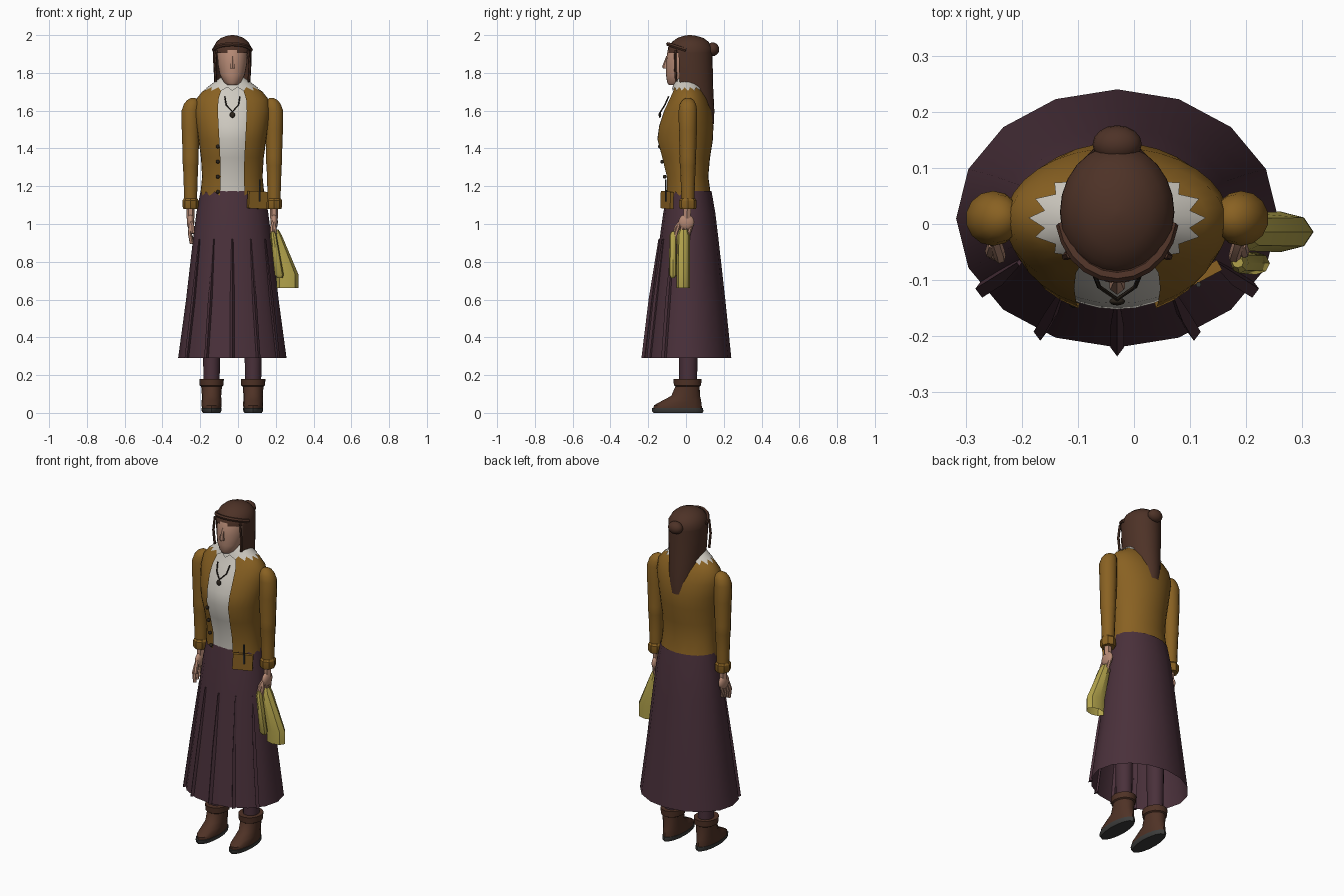
import bpy, bmesh
from math import sin, cos, pi, radians
from mathutils import Vector

cube = bpy.data.objects.get("Cube")
if cube:
    bpy.data.objects.remove(cube, do_unlink=True)

CX = -.03  # the body's own centre line


def material(name, *rgb):
    m = bpy.data.materials.new(name)
    m.use_nodes = True
    m.diffuse_color = (*rgb, 1)
    bsdf = next(n for n in m.node_tree.nodes if n.type == 'BSDF_PRINCIPLED')
    bsdf.inputs["Base Color"].default_value = (*rgb, 1)
    bsdf.inputs["Roughness"].default_value = .8
    return m


OCHRE = material("ochre cloth", .25, .12, .016)
PLUM = material("plum cloth", .068, .03, .043)
HAIR = material("brown hair", .075, .032, .02)
SKIN = material("skin", .46, .25, .175)
WHITE = material("white linen", .62, .59, .53)
YELLOW = material("yellow cloth", .44, .36, .07)
LEATHER = material("brown leather", .078, .032, .019)
SOLE = material("grey rubber", .045, .045, .043)
DARK = material("dark metal", .025, .018, .012)


def finish(ob, mat, angle=40):
    ob.data.materials.clear()
    ob.data.materials.append(mat)
    bpy.ops.object.select_all(action='DESELECT')
    ob.select_set(True)
    bpy.context.view_layer.objects.active = ob
    bpy.ops.object.shade_smooth_by_angle(angle=radians(angle))
    return ob


def loft(name, mat, rows, cx=CX, n=16, gap=0, caps=True, jag=0, angle=40):
    """Stack of elliptical rings: (z, half width, front y, back y, x shift).
    gap leaves columns open at the front, jag notches the first ring."""
    bm = bmesh.new()
    rings = []
    for z, rx, y0, y1, *shift in rows:
        x = cx + (shift[0] if shift else 0)
        mid, ry = (y0 + y1) / 2, (y1 - y0) / 2
        rings.append([bm.verts.new((x + rx * sin(2 * pi * i / n),
                                    mid - ry * cos(2 * pi * i / n), z)) for i in range(n)])
    for v, w in list(zip(rings[0], rings[1]))[1::2]:
        v.co = v.co.lerp(w.co, jag)
    for low, high in zip(rings, rings[1:]):
        for i in range(gap, n - gap):
            j = (i + 1) % n
            bm.faces.new((low[i], low[j], high[j], high[i]))
    if caps and not gap:
        bm.faces.new(rings[0][::-1])
        bm.faces.new(rings[-1])
        bmesh.ops.recalc_face_normals(bm, faces=bm.faces)
    bmesh.ops.delete(bm, geom=[v for v in bm.verts if not v.link_faces], context='VERTS')
    mesh = bpy.data.meshes.new(name)
    bm.to_mesh(mesh)
    bm.free()
    ob = bpy.data.objects.new(name, mesh)
    bpy.context.collection.objects.link(ob)
    return finish(ob, mat, angle)


def tube(name, mat, points, r):
    curve = bpy.data.curves.new(name, 'CURVE')
    curve.dimensions = '3D'
    curve.bevel_depth, curve.bevel_resolution = r, 1
    curve.use_fill_caps = True
    sp = curve.splines.new('POLY')
    sp.points.add(len(points) - 1)
    for p, co in zip(sp.points, points):
        p.co = (*co, 1)
    ob = bpy.data.objects.new(name, curve)
    bpy.context.collection.objects.link(ob)
    bpy.ops.object.select_all(action='DESELECT')
    ob.select_set(True)
    bpy.context.view_layer.objects.active = ob
    bpy.ops.object.convert(target='MESH')
    return finish(bpy.context.object, mat, 50)


def ball(name, mat, loc, scale):
    bpy.ops.mesh.primitive_uv_sphere_add(segments=16, ring_count=10, radius=1, location=loc)
    ob = bpy.context.object
    ob.name, ob.scale = name, scale
    return finish(ob, mat)


def box(name, mat, loc, size, turn=(0, 0, 0)):
    bpy.ops.mesh.primitive_cube_add(size=1, location=loc, rotation=turn)
    ob = bpy.context.object
    ob.name, ob.scale = name, size
    return finish(ob, mat)


# Skirt, open at the hem, with five front pleats
skirt = [(.29, .287, -.22, .24), (.6, .245, -.182, .208), (.92, .208, -.14, .172),
         (1.06, .19, -.12, .155), (1.175, .168, -.1, .135)]
loft("skirt", PLUM, skirt, caps=False)
for k in range(-2, 3):
    a = radians(28.5 * k)
    rows = []
    for z, rx, y0, y1 in skirt[:3]:
        y = (y0 + y1) / 2 - (y1 - y0) / 2 * cos(a)
        w = .016 if z < .9 else .006
        rows.append((z, w * .75, y - w, y + w, rx * sin(a)))
    loft("skirt_pleat", PLUM, rows, n=4)

# Shirt under an open jacket with a ragged hem
torso = [(1.15, .17, -.108, .132), (1.25, .16, -.11, .118), (1.35, .166, -.135, .127),
         (1.45, .18, -.162, .143), (1.52, .19, -.152, .145), (1.6, .2, -.125, .136),
         (1.66, .192, -.095, .115), (1.7, .16, -.075, .095), (1.74, .1, -.06, .07)]
loft("jacket", OCHRE, torso, n=32, gap=2, jag=.2)
loft("shirt", WHITE, [(z, rx - .01, a + .01, b - .01) for z, rx, a, b in torso], n=32)
loft("collar", WHITE, [(1.705, .158, -.078, .1), (1.748, .1, -.064, .075),
                       (1.775, .062, -.056, .045)], n=32, caps=False, jag=.45)

# Jacket buttons
for k in range(4):
    z = 1.17 + .08 * k
    ball("button", DARK, (CX - .077, -.1 - .013 * k, z), (.01, .01, .01))

# Necklace with pendant
tube("necklace", DARK, [(CX - .04, -.092, 1.675), (CX - .032, -.112, 1.63), (CX, -.134, 1.595),
                        (CX + .032, -.112, 1.63), (CX + .04, -.092, 1.675)], .004)
ball("pendant", DARK, (CX, -.138, 1.578), (.014, .007, .016))

# Hip pouch with a pen
box("pouch", OCHRE, (.102, -.1, 1.127), (.11, .02, .092), (0, radians(3), radians(28)))
tube("pen", SOLE, [(.115, -.108, 1.12), (.115, -.108, 1.235)], .005)

# Neck, head and nose
loft("neck", SKIN, [(1.68, .045, -.05, .035), (1.8, .042, -.05, .04)])
loft("head", SKIN, [(1.735, .026, -.09, -.03), (1.75, .045, -.1, 0), (1.79, .066, -.106, .04),
                    (1.85, .078, -.106, .08), (1.92, .08, -.098, .1), (1.97, .055, -.06, .08)], n=24)
loft("nose", SKIN, [(1.822, .016, -.122, -.09), (1.835, .014, -.126, -.09),
                    (1.89, .006, -.104, -.09)], n=6)

# Hair: cap, long back fall, bun, fringe roll and side locks
loft("hair_cap", HAIR, [(1.905, .102, -.098, .14), (1.935, .101, -.095, .14), (1.965, .084, -.073, .119),
                        (1.985, .06, -.045, .092), (1.996, .03, -.012, .055), (2, .006, .012, .026)],
     n=24, angle=60)
loft("hair_fall", HAIR, [(1.53, .066, -.04, .148), (1.6, .08, -.06, .15), (1.72, .094, -.09, .144),
                         (1.85, .101, -.098, .141), (1.91, .102, -.098, .14)], n=24, gap=4)
ball("hair_bun", HAIR, (CX, .142, 1.925), (.044, .034, .036))
fringe = [(CX + .1 * sin(t), .02 - .114 * cos(t), 1.915 + .037 * cos(t))
          for t in (radians(d) for d in range(-80, 81, 16))]
tube("hair_fringe", HAIR, fringe, .011)

for s, side in ((-1, "right"), (1, "left")):
    tube(side + "_hair_lock", HAIR, [(CX + s * .084, -.055, 1.92), (CX + s * .092, -.058, 1.84),
                                     (CX + s * .087, -.052, 1.755)], .007)
    # Sleeve and cuff
    ax = CX + s * .221
    arm = [(1.1, .034), (1.2, .037), (1.31, .041), (1.325, .044), (1.36, .043), (1.5, .048),
           (1.6, .049), (1.635, .043), (1.655, .031), (1.667, .012)]
    loft(side + "_sleeve", OCHRE, [(z, r, .01 - r, .01 + r, -s * max(0, z - 1.6) * .2)
                                   for z, r in arm], cx=ax, n=14)
    loft(side + "_cuff", OCHRE, [(1.08, .038, -.032, .052), (1.09, .042, -.036, .056),
                                 (1.125, .042, -.036, .056), (1.135, .036, -.028, .048)], cx=ax, n=8, angle=25)
    # Hand
    tube(side + "_wrist", SKIN, [(ax, .008, 1.1), (ax, .005, 1.03)], .022)
    ball(side + "_palm", SKIN, (ax, .002, 1.01), (.02, .042, .042))
    for k in range(4):
        y = -.045 + .022 * k
        tube(side + "_finger", SKIN, [(ax, y + .01, 1.0), (ax + s * .005, y - .006, .95),
                                      (ax - s * .006, y - .012, .895 + .01 * k)], .01)
    tube(side + "_thumb", SKIN, [(ax, -.02, 1.02), (ax - s * .01, -.05, .985),
                                 (ax - s * .012, -.06, .95)], .011)
    # Leg, boot and sole
    lx = CX + s * .11
    loft(side + "_leg", PLUM, [(.12, .042, -.036, .058), (.5, .048, -.04, .064),
                               (1, .06, -.055, .075)], cx=lx, n=12)
    loft(side + "_boot", LEATHER, [(.02, .05, -.172, .085), (.04, .053, -.17, .083),
                                   (.065, .052, -.125, .08), (.09, .051, -.078, .074),
                                   (.14, .055, -.056, .072), (.145, .063, -.064, .08),
                                   (.18, .065, -.067, .082)], cx=lx)
    loft(side + "_sole", SOLE, [(0, .046, -.172, .088), (.01, .052, -.18, .092),
                                (.025, .053, -.181, .09)], cx=lx)

# Cloth bag and smaller roll in the left hand
loft("bag", YELLOW, [(.66, .058, -.05, .022, .262), (.735, .059, -.05, .022, .26),
                     (.94, .032, -.048, .02, .2), (.97, .02, -.035, .01, .195)],
     cx=0, n=8, caps=False, angle=30)
loft("cloth_roll", YELLOW, [(.715, .014, -.08, -.06, .222), (.73, .024, -.09, -.05, .218),
                            (.94, .016, -.088, -.05, .188), (.96, .01, -.078, -.06, .185)],
     cx=0, n=8)
